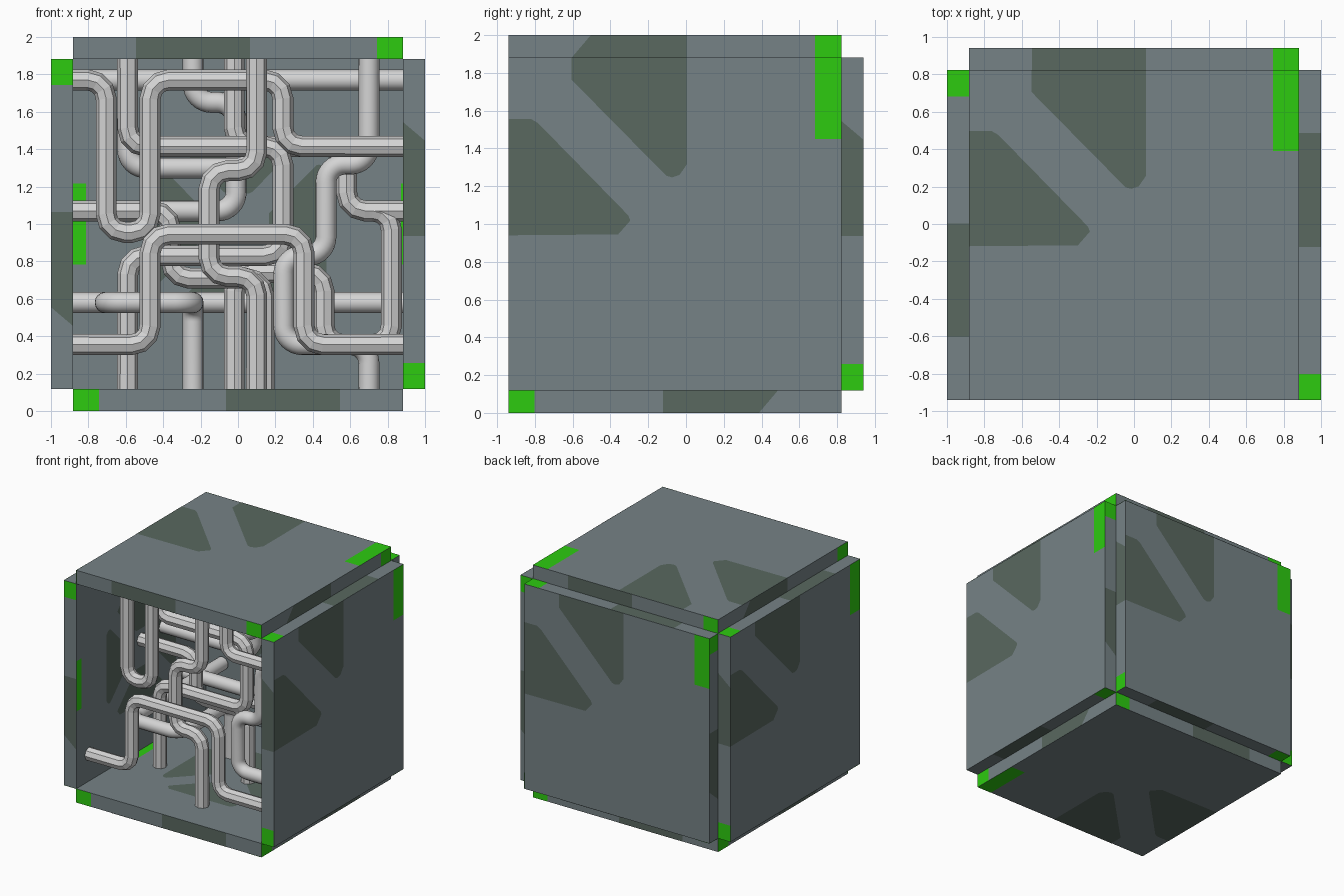
import bpy, bmesh, math
from mathutils import Vector as V

if "Cube" in bpy.data.objects:
    bpy.data.objects.remove(bpy.data.objects["Cube"])

H, T, E = 0.882, 0.118, 0.0015      # panel half size, thickness, paint lift


def mat(name, rgb):
    m = bpy.data.materials.new(name)
    m.diffuse_color = (*rgb, 1)
    m.use_nodes = True
    m.node_tree.nodes["Principled BSDF"].inputs["Base Color"].default_value = m.diffuse_color
    return m


GREY = mat("panel_grey", (0.18, 0.225, 0.24))
DARK = mat("dark_marking", (0.1, 0.138, 0.116))
GREEN = mat("green_light", (0.026, 0.6, 0.005))
STEEL = mat("pipe_steel", (0.66, 0.66, 0.66))

# Painted markings in panel coordinates (u right, v up, seen from outside)
WEDGE_A = [(-.548, H), (-.548, .765), (-.045, .255), (-.015, .247), (.025, .26), (.063, .315), (.063, H)]
WEDGE_B = [(-H, .555), (-.76, .555), (-.725, .535), (-.246, .045), (-.236, .018), (-.3, -.055), (-H, -.06)]
STRIP = [(.742, H), (.742, .45), (H, .45), (H, H)]


def panel(name, centre, u, v, narrow=False):
    c, u, v = V(centre), V(u), V(v)
    w = u.cross(v)
    bm = bmesh.new()

    def face(pts, normal, mi):
        f = bm.faces.new([bm.verts.new(p) for p in pts])
        f.normal_update()
        if f.normal.dot(normal) < 0:
            f.normal_flip()
        f.material_index = mi

    # slab
    bmesh.ops.create_cube(bm, size=1)
    for p in bm.verts:
        x, y, z = p.co
        p.co = c + u * (x * 2 * H) + v * (y * 2 * H) + w * (z * T)
    bmesh.ops.recalc_face_normals(bm, faces=bm.faces)

    # outer face markings
    for poly, mi in ((WEDGE_A, 1), (WEDGE_B, 1), (STRIP, 2)):
        face([c + u * a + v * b + w * (T / 2 + E) for a, b in poly], w, mi)

    # edge markings
    for n, along, cut in ((u, v, .1), (-u, -v, .1), (v, -u, 0), (-v, u, 0)):
        h = T / 2
        for poly, mi in (([(-.545, -h), (-.545 + cut, h), (.063, h), (.063, -h)], 1),
                         ([(.742, -h), (.742, h), (H, h), (H, -h)], 2)):
            face([c + n * (H + E) + along * a + w * b for a, b in poly], n, mi)

    # inner face: the same markings at half size, mirrored four ways
    for su in (1, -1):
        for sv in (1, -1):
            for poly, mi in ((WEDGE_A, 1), (WEDGE_B, 1), (STRIP, 2)):
                pts = []
                for a, b in poly:
                    s, t = (a + H) / 2, (H - b) / 2
                    if mi == 2 and narrow and su < 0:
                        s = max(s, H - .01)
                    pts.append(c + u * (su * s) + v * (sv * t) - w * (T / 2 + E))
                face(pts, -w, mi)

    me = bpy.data.meshes.new(name)
    bm.to_mesh(me)
    bm.free()
    for m in (GREY, DARK, GREEN):
        me.materials.append(m)
    bpy.context.collection.objects.link(bpy.data.objects.new(name, me))


X, Y, Z = V((1, 0, 0)), V((0, 1, 0)), V((0, 0, 1))
yc = -T / 2
panel("right_panel", (1 - T / 2, yc, 1), Y, Z)
panel("left_panel", (-1 + T / 2, yc, 1), -Y, Z)
panel("back_panel", (0, H, 1), -X, Z, True)
panel("top_panel", (0, yc, 2 - T / 2), X, Y)
panel("bottom_panel", (0, yc, T / 2), X, -Y)


def pipe(name, pts, smooth=False, r=0.1):
    pts = [V(p) for p in pts]
    n = 8 if smooth else 3
    path = [pts[0]]
    for a, p, b in zip(pts, pts[1:], pts[2:]):      # round the corners
        d1, d2 = (a - p).normalized(), (b - p).normalized()
        for i in range(n + 1):
            t = math.pi / 2 * i / n
            path.append(p + d1 * (r * (1 - math.sin(t))) + d2 * (r * (1 - math.cos(t))))
    path.append(pts[-1])
    cu = bpy.data.curves.new(name, 'CURVE')
    cu.dimensions = '3D'
    cu.bevel_depth = 0.056
    cu.bevel_resolution = 6 if smooth else 2
    cu.use_fill_caps = True
    sp = cu.splines.new('POLY')
    sp.points.add(len(path) - 1)
    for q, p in zip(sp.points, path):
        q.co = (*p, 1)
    sp.use_smooth = smooth
    cu.materials.append(STEEL)
    ob = bpy.data.objects.new(name, cu)
    bpy.context.collection.objects.link(ob)
    bpy.ops.object.select_all(action='DESELECT')
    ob.select_set(True)
    bpy.context.view_layer.objects.active = ob
    bpy.ops.object.convert(target='MESH')
    if smooth:
        bpy.ops.object.shade_smooth_by_angle(angle=math.radians(40))
    else:
        bpy.ops.object.shade_flat()


def flat(name, y, xz, smooth=False):
    pipe(name, [(x, y, z) for x, z in xz], smooth)


L, B, C = H, T, 2 - T       # side, floor and ceiling limits
# faceted pipes, front to back
flat("front_pipe", -.77, [(-L, .355), (-.47, .355), (-.47, .945), (.353, .945), (.353, .355), (L, .355)])
flat("centre_pipe", -.63, [(.1, B), (.1, .72), (-.155, .72), (-.155, 1.285), (.1, 1.285), (.1, C)])
flat("upper_loop_pipe", -.5, [(-L, 1.77), (-.705, 1.77), (-.705, .955), (-.47, .955), (-.47, 1.77),
                              (.24, 1.77), (.24, 1.415), (L, 1.415)])
flat("middle_pipe", -.22, [(-.59, B), (-.59, .83), (.24, .83), (.24, 1.415), (-.59, 1.415), (-.59, C)])
flat("left_pipe", -.06, [(-L, 1.07), (-.36, 1.07), (-.36, .71), (.14, .71), (.14, B)])
flat("right_pipe", .08, [(-.02, B), (-.02, .74), (.46, .74), (.46, .355), (.82, .355), (.82, 1.07),
                         (.58, 1.07), (.58, 1.415), (-.02, 1.415), (-.02, C)])
flat("right_stub", .08, [(.7, 1.07), (L, 1.07)])

# smooth pipes
flat("side_smooth_pipe", -.35, [(.7, C), (.7, 1.32), (.47, 1.32), (.47, .83), (.245, .83),
                                (.245, .355), (.7, .355), (.7, B)], True)
flat("upper_smooth_pipe", .24, [(-.24, C), (-.24, 1.65), (-.01, 1.65), (-.01, 1.07), (-L, 1.07)], True)
flat("shelf_smooth_pipe", .1, [(-.59, C), (-.59, 1.3), (.1, 1.3), (.1, C)], True)
flat("lower_straight_pipe", .5, [(-L, .58), (L, .58)], True)
flat("upper_straight_pipe", .5, [(-L, 1.77), (L, 1.77)], True)
pipe("low_hook_pipe", [(-.24, .25, B), (-.24, .25, .58), (-.24, -.45, .58), (-.71, -.45, .58), (-.71, .8, .58)], True)
